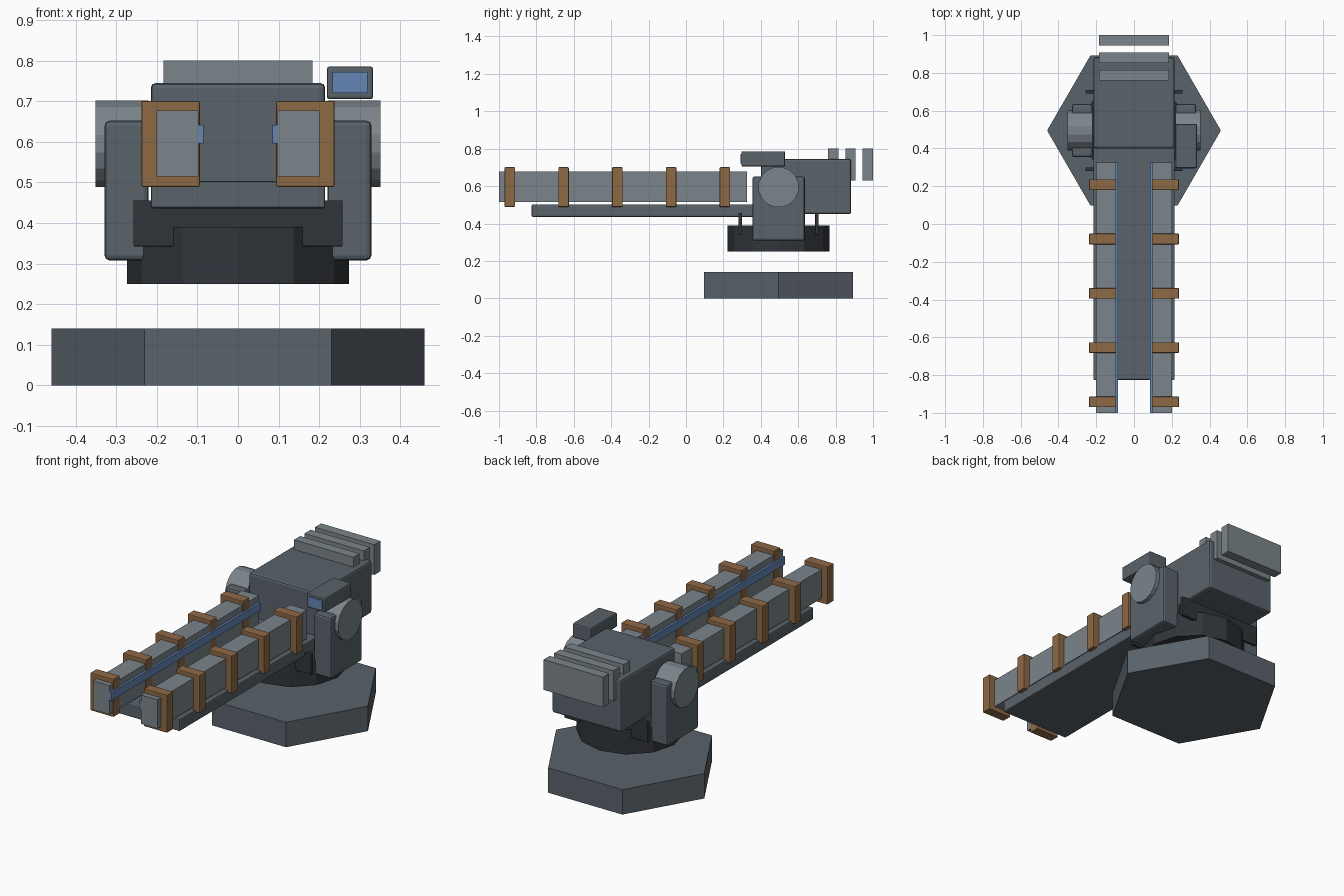
import bpy, bmesh
from math import pi
from mathutils import Matrix

if "Cube" in bpy.data.objects:
    bpy.data.objects.remove(bpy.data.objects["Cube"])


def material(name, rgb):
    m = bpy.data.materials.new(name)
    m.diffuse_color = (*rgb, 1)
    m.use_nodes = True
    m.node_tree.nodes["Principled BSDF"].inputs["Base Color"].default_value = m.diffuse_color
    return m


SLATE = material("slate", (0.10, 0.125, 0.145))
DARK = material("dark", (0.03, 0.035, 0.042))
STEEL = material("steel", (0.20, 0.235, 0.26))
COPPER = material("copper", (0.27, 0.14, 0.06))
BLUE = material("blue", (0.13, 0.24, 0.47))


def finish(bm, name, mat):
    me = bpy.data.meshes.new(name)
    bm.to_mesh(me)
    bm.free()
    me.materials.append(mat)
    ob = bpy.data.objects.new(name, me)
    bpy.context.collection.objects.link(ob)
    return ob


def box(name, x, y, z, mat, bevel=0):
    """Box from (min, max) pairs, optionally with rounded edges."""
    bm = bmesh.new()
    bmesh.ops.create_cube(bm, size=1)
    for v in bm.verts:
        v.co = [(r[0] + r[1]) / 2 + c * (r[1] - r[0]) for r, c in zip((x, y, z), v.co)]
    ob = finish(bm, name, mat)
    if bevel:
        mod = ob.modifiers.new("bevel", 'BEVEL')
        mod.width = bevel
        mod.segments = 2
    return ob


def prism(name, sides, radius, depth, centre, mat, rot=Matrix()):
    bm = bmesh.new()
    bmesh.ops.create_cone(bm, cap_ends=True, segments=sides, radius1=radius,
                          radius2=radius, depth=depth,
                          matrix=Matrix.Translation(centre) @ rot)
    return finish(bm, name, mat)


def sided(s, a, b):
    return tuple(sorted((s * a, s * b)))


# Pedestal and turntable
prism("base_plate", 6, 0.46, 0.14, (0, 0.495, 0.07), SLATE, Matrix.Rotation(pi / 2, 4, 'Z'))
prism("turntable", 12, 0.273, 0.14, (0, 0.495, 0.32), DARK)
for label, y in (("front", 0.29), ("rear", 0.70)):
    box(label + "_cross_plate", (-0.258, 0.258), (y - 0.009, y + 0.009), (0.342, 0.456), DARK, 0.003)

# Breech housing, barrel tray and cooling fins
box("breech_housing", (-0.215, 0.215), (0.40, 0.883), (0.45, 0.745), SLATE, 0.012)
box("barrel_tray", (-0.215, 0.215), (-0.825, 0.42), (0.436, 0.503), SLATE, 0.006)
for i in range(3):
    y = 0.76 + i * 0.0925
    box(f"cooling_fin_{i + 1}", (-0.184, 0.184), (y, y + 0.055), (0.63, 0.80), STEEL)

for s, side in ((-1, "left"), (1, "right")):
    # Yoke arm and pivot drum
    box(side + "_yoke_arm", sided(s, 0.22, 0.329), (0.355, 0.635), (0.308, 0.652), SLATE, 0.012)
    prism(side + "_pivot_drum", 16, 0.109, 0.13, (s * 0.286, 0.495, 0.595), STEEL,
          Matrix.Rotation(pi / 2, 4, 'Y') @ Matrix.Rotation(pi / 16, 4, 'Z'))
    # Rail, glowing inner strip and coil clamps
    box(side + "_rail", sided(s, 0.097, 0.201), (-1.0, 0.325), (0.515, 0.677), STEEL)
    box(side + "_energy_strip", sided(s, 0.085, 0.10), (-1.0, 0.325), (0.596, 0.641), BLUE)
    for i in range(5):
        y = -0.942 + i * 0.2875
        box(f"{side}_coil_clamp_{i + 1}", sided(s, 0.094, 0.238), (y - 0.028, y + 0.028),
            (0.489, 0.701), COPPER, 0.004)

# Sight box with lens
box("sight_box", (0.219, 0.333), (0.296, 0.53), (0.705, 0.786), SLATE, 0.007)
box("sight_lens", (0.233, 0.319), (0.291, 0.31), (0.720, 0.772), BLUE)
